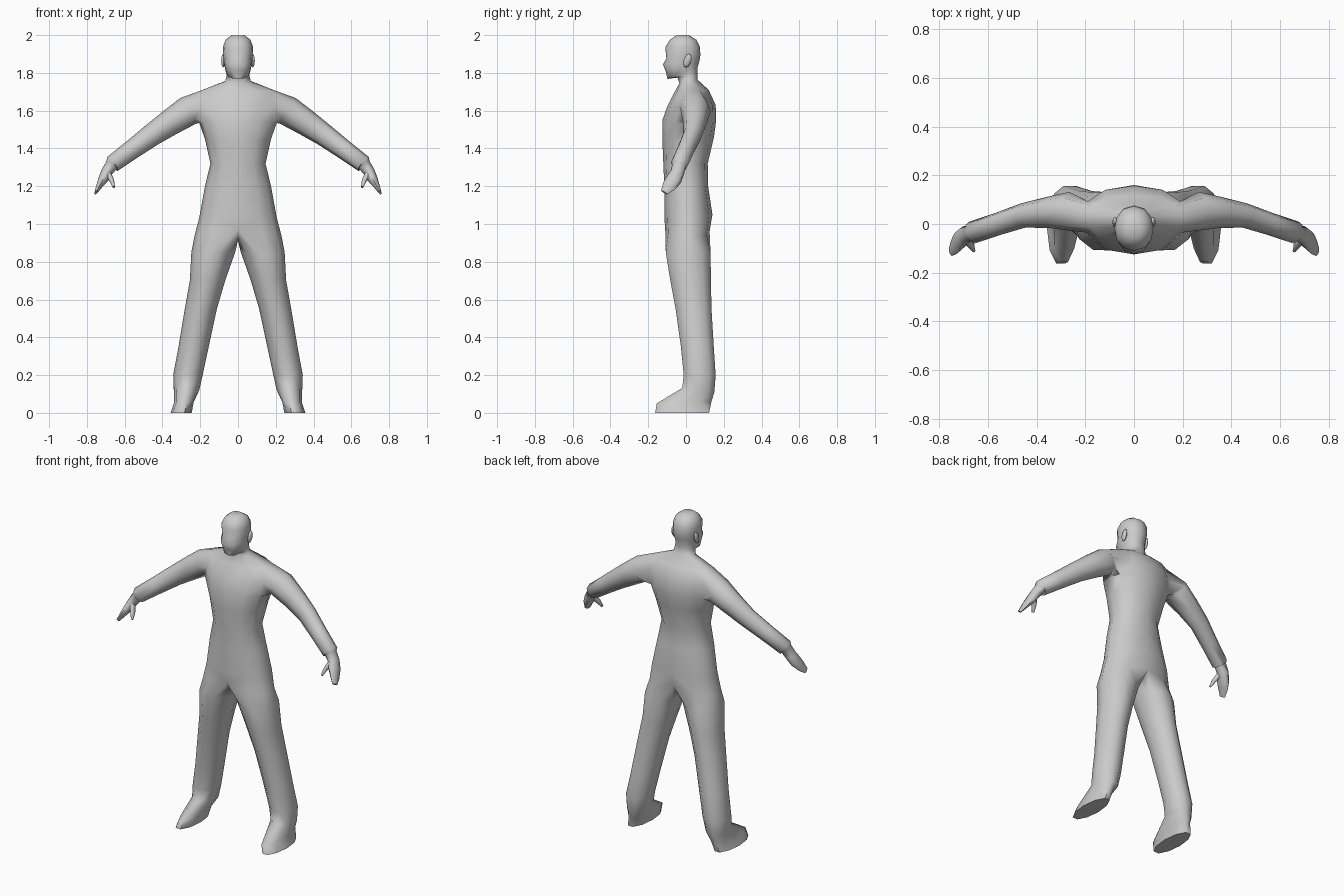
import bpy, bmesh
from math import sin, cos, pi, radians
from mathutils import Vector

if "Cube" in bpy.data.objects:
    bpy.data.objects.remove(bpy.data.objects["Cube"])

grey = bpy.data.materials.new("plain grey")
grey.use_nodes = True
grey.diffuse_color = (0.6, 0.6, 0.6, 1)
grey.node_tree.nodes["Principled BSDF"].inputs["Base Color"].default_value = (0.6, 0.6, 0.6, 1)


def bridge(bm, a, b, closed=True):
    n = len(a)
    for i in range(n if closed else n - 1):
        j = (i + 1) % n
        bm.faces.new((a[i], a[j], b[j], b[i]))


def loft(bm, rings, start=None):
    """Skin closed rings of points, joined to a start loop, and cap the end."""
    prev = start
    for ring in rings:
        cur = [bm.verts.new(p) for p in ring]
        if prev:
            bridge(bm, prev, cur)
        else:
            bm.faces.new(cur)
        prev = cur
    bm.faces.new(prev)


def limb(sections):
    """Eight-sided rings square to a path of (x, y, z, half height, half depth)."""
    pts = [Vector(s[:3]) for s in sections]
    rings = []
    for i, (c, s) in enumerate(zip(pts, sections)):
        d = (pts[min(i + 1, len(pts) - 1)] - pts[max(i - 1, 0)]).normalized()
        v = Vector((0, 1, 0))
        v = (v - d * d.dot(v)).normalized()
        u = d.cross(v)
        angles = [radians(45 * k - 135) for k in range(8)]
        rings.append([c + v * s[4] * cos(a) + u * s[3] * sin(a) for a in angles])
    return rings


def finish(bm, name):
    """Make a mirrored, smooth object from one half."""
    bmesh.ops.recalc_face_normals(bm, faces=bm.faces)
    mesh = bpy.data.meshes.new(name)
    bm.to_mesh(mesh)
    bm.free()
    mesh.materials.append(grey)
    obj = bpy.data.objects.new(name, mesh)
    bpy.context.collection.objects.link(obj)
    bpy.ops.object.select_all(action='DESELECT')
    obj.select_set(True)
    bpy.context.view_layer.objects.active = obj
    bpy.ops.object.shade_smooth_by_angle(angle=radians(65))
    mirror = obj.modifiers.new("mirror", 'MIRROR')
    mirror.merge_threshold = 0.001


bm = bmesh.new()

# Torso, neck and head: half width, front y, back y, front z, back z, side lift
rows = [
    (.232, -.11, .125, .97, .96, -.035),
    (.205, -.115, .14, 1.04, 1.05, -.01),
    (.175, -.115, .117, 1.2, 1.2, 0),
    (.146, -.12, .115, 1.32, 1.32, 0),
    (.175, -.125, .148, 1.44, 1.46, 0),
    (.205, -.125, .16, 1.55, 1.55, -.015),
    (.215, -.1, .157, 1.62, 1.63, 0),
    (.2, -.06, .12, 1.7, 1.71, 0),
    (.068, -.035, .06, 1.745, 1.765, 0),
    (.06, -.045, .06, 1.775, 1.8, 0),
    (.063, -.098, .062, 1.768, 1.83, 0),
    (.071, -.108, .07, 1.81, 1.86, 0),
    (.075, -.122, .075, 1.845, 1.88, 0),
    (.077, -.104, .076, 1.875, 1.9, 0),
    (.08, -.11, .073, 1.935, 1.94, 0),
    (.066, -.085, .055, 1.975, 1.975, 0),
    (.034, -.055, .02, 1.997, 1.997, .003),
]
grid = []
for w, yf, yb, zf, zb, lift in rows:
    row = []
    for j in range(7):
        t = pi * j / 6
        f = (1 - cos(t)) / 2
        x = w * max(sin(t), 0) ** .85 if 0 < j < 6 else 0
        row.append(bm.verts.new((x, yf + (yb - yf) * f, zf + (zb - zf) * f + lift * sin(t))))
    grid.append(row)
for r in range(len(grid) - 1):
    for j in range(6):
        if not (r in (5, 6) and j in (2, 3)):      # leave the armhole open
            a, b = grid[r], grid[r + 1]
            bm.faces.new((a[j], a[j + 1], b[j + 1], b[j]))
bm.faces.new(grid[-1])

# Arm and hand grow from the armhole
g5, g6, g7 = grid[5:8]
armhole = [g5[2], g5[3], g5[4], g6[4], g7[4], g7[3], g7[2], g6[2]]
arm = [
    (.262, .052, 1.6, .08, .08),
    (.36, .047, 1.537, .07, .063),
    (.455, .035, 1.472, .06, .051),
    (.56, 0, 1.395, .052, .047),
    (.665, -.035, 1.318, .046, .047),
    (.668, -.036, 1.314, .034, .036),
    (.695, -.045, 1.275, .03, .037),
    (.715, -.065, 1.235, .026, .043),
    (.735, -.09, 1.2, .016, .037),
    (.752, -.115, 1.167, .008, .02),
]
loft(bm, limb(arm), armhole)
thumb = [(.69, -.06, 1.27, .017, .02), (.668, -.088, 1.23, .013, .016),
         (.657, -.11, 1.195, .006, .008)]
loft(bm, limb(thumb))

# Leg and foot grow from the hip line: inner x, outer x, front y, back y, front z, back z
crotch = [bm.verts.new((0, y, z)) for y, z in ((.08, .93), (.01, .912), (-.06, .93))]
leg = [
    (.015, .247, -.107, .13, .85, .85),
    (.068, .255, -.083, .132, .7, .7),
    (.112, .282, -.055, .135, .55, .55),
    (.155, .315, -.027, .147, .35, .35),
    (.187, .343, -.012, .157, .2, .2),
    (.205, .34, -.02, .15, .132, .11),
    (.235, .338, -.155, .135, .05, .06),
    (.245, .357, -.163, .122, 0, 0),
]
rings = []
for xi, xo, yf, yb, zf, zb in leg:
    ring = []
    for j in range(10):
        a = radians(36 * (j - 3))
        f = (1 + sin(a) / .951) / 2
        ring.append(((xi + xo) / 2 + (xo - xi) / 2 * cos(a), yf + (yb - yf) * f, zf + (zb - zf) * f))
    rings.append(ring)
loft(bm, rings, grid[0] + crotch)
finish(bm, "body")

# Ears
bm = bmesh.new()
bmesh.ops.create_uvsphere(bm, u_segments=8, v_segments=6, radius=1)
for v in bm.verts:
    v.co = Vector((.078 + .011 * v.co.x, .008 + .02 * v.co.y + .008 * v.co.z, 1.865 + .036 * v.co.z))
finish(bm, "ears")
